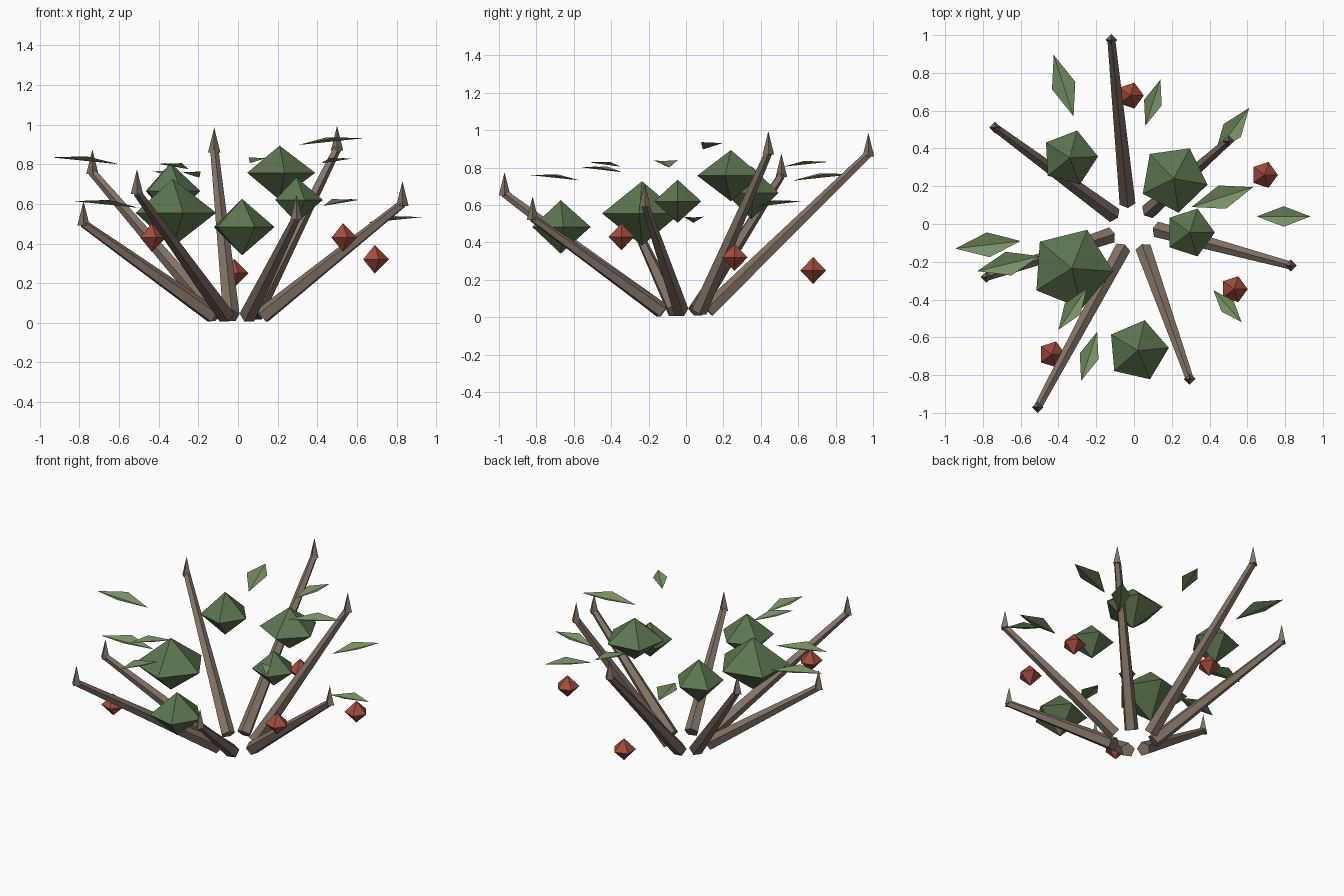
import bpy
import bmesh
from math import cos, sin, pi, radians
from mathutils import Vector, Matrix

if "Cube" in bpy.data.objects:
    bpy.data.objects.remove(bpy.data.objects["Cube"])


def material(name, rgb):
    m = bpy.data.materials.new(name)
    m.diffuse_color = (*rgb, 1)
    m.use_nodes = True
    m.node_tree.nodes["Principled BSDF"].inputs["Base Color"].default_value = m.diffuse_color
    return m


BARK = material("bark", (0.22, 0.17, 0.13))
FOLIAGE = material("foliage", (0.11, 0.18, 0.08))
LEAF = material("leaf", (0.19, 0.29, 0.13))
BERRY = material("berry", (0.37, 0.07, 0.045))


def finish(name, bm, mat):
    me = bpy.data.meshes.new(name)
    bmesh.ops.recalc_face_normals(bm, faces=bm.faces)
    bm.to_mesh(me)
    bm.free()
    me.materials.append(mat)
    ob = bpy.data.objects.new(name, me)
    bpy.context.collection.objects.link(ob)
    return ob


def taper(name, start, end, r1, r2, sides, mat):
    """Low-poly tapered stick between two points."""
    a, b = Vector(start), Vector(end)
    d = b - a
    mtx = Matrix.Translation((a + b) / 2) @ d.to_track_quat('Z', 'Y').to_matrix().to_4x4()
    bm = bmesh.new()
    bmesh.ops.create_cone(bm, cap_ends=True, segments=sides, radius1=r1,
                          radius2=r2, depth=d.length, matrix=mtx)
    bmesh.ops.remove_doubles(bm, verts=bm.verts, dist=1e-5)
    finish(name, bm, mat)


def gem(name, centre, r, h, turn, mat):
    """Five-sided double pyramid."""
    c = Vector(centre)
    bm = bmesh.new()
    ring = [bm.verts.new(c + Vector((r * cos(radians(turn) + i * 2 * pi / 5),
                                     r * sin(radians(turn) + i * 2 * pi / 5), 0)))
            for i in range(5)]
    for s in (h, -h):
        apex = bm.verts.new(c + Vector((0, 0, s)))
        for i in range(5):
            bm.faces.new((ring[i], ring[(i + 1) % 5], apex))
    finish(name, bm, mat)


def leaf(name, base, tip, z):
    """Diamond leaf folded along its midrib, edges raised."""
    a, b = Vector((*base, z)), Vector((*tip, z))
    d = b - a
    side = Vector((-d.y, d.x, 0)) * 0.19
    up = Vector((0, 0, d.length))
    mid = (a + b) / 2 + up * 0.115
    bm = bmesh.new()
    v0, v1, vl, vr = [bm.verts.new(p) for p in (a, b + up * 0.1, mid + side, mid - side)]
    bm.faces.new((v0, v1, vl))
    bm.faces.new((v0, vr, v1))
    # make the leaf tops face up
    me_name = finish(name, bm, LEAF)
    if me_name.data.polygons[0].normal.z < 0:
        me_name.data.flip_normals()


# branches splaying from the ground, each with an upright pointed tip
branches = [
    ((-0.035, 0.115), (-0.12, 0.975, 0.87)),
    ((-0.11, 0.05), (-0.735, 0.51, 0.76)),
    ((-0.125, -0.06), (-0.78, -0.28, 0.50)),
    ((-0.06, -0.13), (-0.51, -0.97, 0.66)),
    ((0.05, -0.13), (0.295, -0.82, 0.53)),
    ((0.125, -0.03), (0.83, -0.22, 0.60)),
    ((0.08, 0.07), (0.50, 0.44, 0.88)),
]
for i, (base, top) in enumerate(branches, 1):
    taper(f"branch_{i}", (*base, 0.035), top, 0.044, 0.022, 5, BARK)
    x, y, z = top
    taper(f"branch_tip_{i}", (x, y, z - 0.01), (x, y, z + 0.115), 0.031, 0, 4, BARK)

# foliage clumps: centre, radius, half height, turn
clumps = [
    ((-0.33, -0.235, 0.555), 0.22, 0.172, -4),
    ((-0.34, 0.35, 0.665), 0.15, 0.142, 3),
    ((0.21, 0.24, 0.757), 0.182, 0.137, -10),
    ((0.295, -0.045, 0.62), 0.133, 0.115, 0),
    ((0.02, -0.67, 0.483), 0.165, 0.143, 5),
]
for i, c in enumerate(clumps, 1):
    gem(f"foliage_clump_{i}", *c, FOLIAGE)

# berries
for i, c in enumerate([(-0.02, 0.68, 0.25), (0.69, 0.26, 0.32),
                       (0.53, -0.345, 0.43), (-0.435, -0.69, 0.43)], 1):
    gem(f"berry_{i}", c, 0.072, 0.072, 0, BERRY)

# loose leaves: inner end, outer end, height
leaves = [
    ((-0.32, 0.57), (-0.425, 0.895), 0.73),
    ((0.06, 0.52), (0.14, 0.765), 0.805),
    ((0.43, 0.375), (0.61, 0.615), 0.59),
    ((0.305, 0.09), (0.63, 0.195), 0.897),
    ((0.65, 0.04), (0.935, 0.04), 0.505),
    ((0.42, -0.35), (0.57, -0.52), 0.805),
    ((-0.195, -0.57), (-0.28, -0.83), 0.732),
    ((-0.25, -0.34), (-0.40, -0.56), 0.775),
    ((-0.60, -0.09), (-0.945, -0.13), 0.80),
    ((-0.50, -0.17), (-0.83, -0.25), 0.58),
]
for i, l in enumerate(leaves, 1):
    leaf(f"leaf_{i}", *l)
